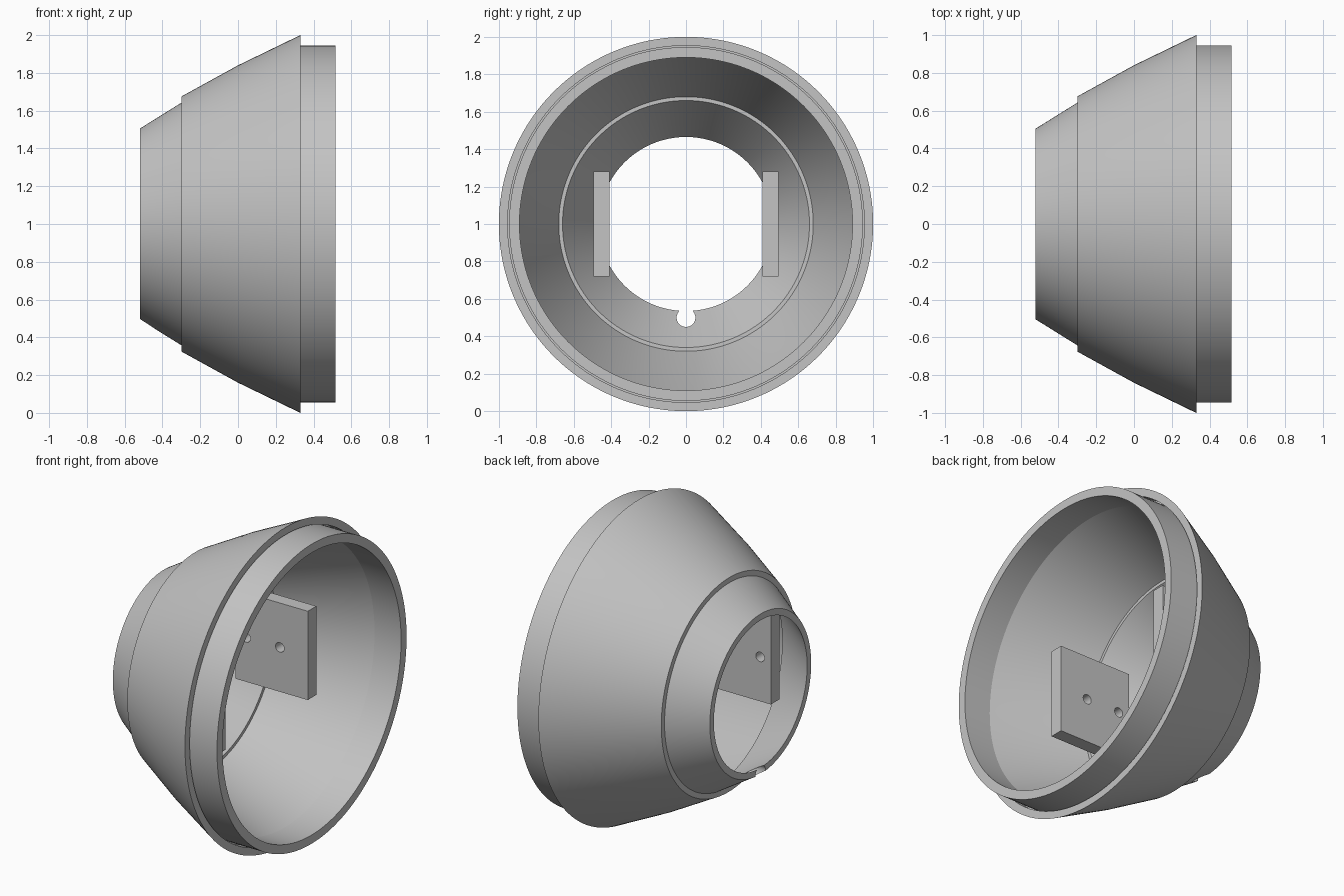
import bpy, bmesh, math
from mathutils import Matrix, Vector

default = bpy.data.objects.get("Cube")
if default:
    bpy.data.objects.remove(default, do_unlink=True)

grey = bpy.data.materials.new("light grey")
grey.use_nodes = True
colour = (0.55, 0.55, 0.55, 1)
grey.diffuse_color = colour
grey.node_tree.nodes["Principled BSDF"].inputs["Base Color"].default_value = colour

AXIS_HEIGHT = 1.0


def make_object(name, bm):
    bmesh.ops.recalc_face_normals(bm, faces=bm.faces)
    mesh = bpy.data.meshes.new(name)
    bm.to_mesh(mesh)
    bm.free()
    mesh.materials.append(grey)
    obj = bpy.data.objects.new(name, mesh)
    bpy.context.collection.objects.link(obj)
    return obj


def activate(obj):
    bpy.ops.object.select_all(action='DESELECT')
    obj.select_set(True)
    bpy.context.view_layer.objects.active = obj


def lathe(name, profile, sides=160):
    """Turn a closed (x, radius) profile around the horizontal x axis."""
    bm = bmesh.new()
    rings = []
    for x, r in profile:
        ring = []
        for i in range(sides):
            a = math.tau * i / sides
            ring.append(bm.verts.new((x, r * math.sin(a), AXIS_HEIGHT + r * math.cos(a))))
        rings.append(ring)
    for a, b in zip(rings, rings[1:] + rings[:1]):
        for i in range(sides):
            j = (i + 1) % sides
            bm.faces.new((a[i], a[j], b[j], b[i]))
    return make_object(name, bm)


def box(name, low, high):
    low, high = Vector(low), Vector(high)
    bm = bmesh.new()
    bmesh.ops.create_cube(bm, size=1, matrix=Matrix.Translation((low + high) / 2)
                          @ Matrix.Diagonal((*(high - low), 1)))
    return make_object(name, bm)


def drill(target, centre, radius, depth, axis):
    """Cut a round hole through the target along the x or y axis."""
    turn = Matrix.Rotation(math.pi / 2, 4, 'Y' if axis == 'x' else 'X')
    bm = bmesh.new()
    bmesh.ops.create_cone(bm, cap_ends=True, segments=40, radius1=radius, radius2=radius,
                          depth=depth, matrix=Matrix.Translation(centre) @ turn)
    cutter = make_object("hole_cutter", bm)
    cutter.hide_render = True
    cut = target.modifiers.new("hole", 'BOOLEAN')
    cut.operation = 'DIFFERENCE'
    cut.solver = 'EXACT'
    cut.object = cutter
    activate(target)
    bpy.ops.object.modifier_apply(modifier=cut.name)
    bpy.data.objects.remove(cutter, do_unlink=True)


# Flared housing: stepped outer cone, shoulder with a thin groove, collar, inner wall
housing = lathe("housing", [
    (-0.52, 0.505), (-0.30, 0.642), (-0.30, 0.675), (0.0, 0.84), (0.33, 1.0),
    (0.33, 0.953), (0.27, 0.953), (0.27, 0.945), (0.515, 0.945), (0.515, 0.89),
    (0.33, 0.89), (0.06, 0.79), (-0.21, 0.68), (-0.21, 0.66), (-0.52, 0.465),
])

# Cable notch at the bottom of the small opening
drill(housing, (-0.42, 0, 0.5), 0.05, 0.4, 'x')

# Mounting plates on both sides, each with two screw holes
parts = [housing]
for label, side in (("back", 1), ("front", -1)):
    inner, outer = sorted((side * 0.41, side * 0.495))
    plate = box(label + "_mounting_plate", (-0.305, inner, 0.72), (0.20, outer, 1.28))
    for x in (-0.23, 0.005):
        drill(plate, (x, side * 0.45, AXIS_HEIGHT), 0.03, 0.2, 'y')
    parts.append(plate)

for part in parts:
    activate(part)
    bpy.ops.object.shade_smooth_by_angle(angle=math.radians(12))
